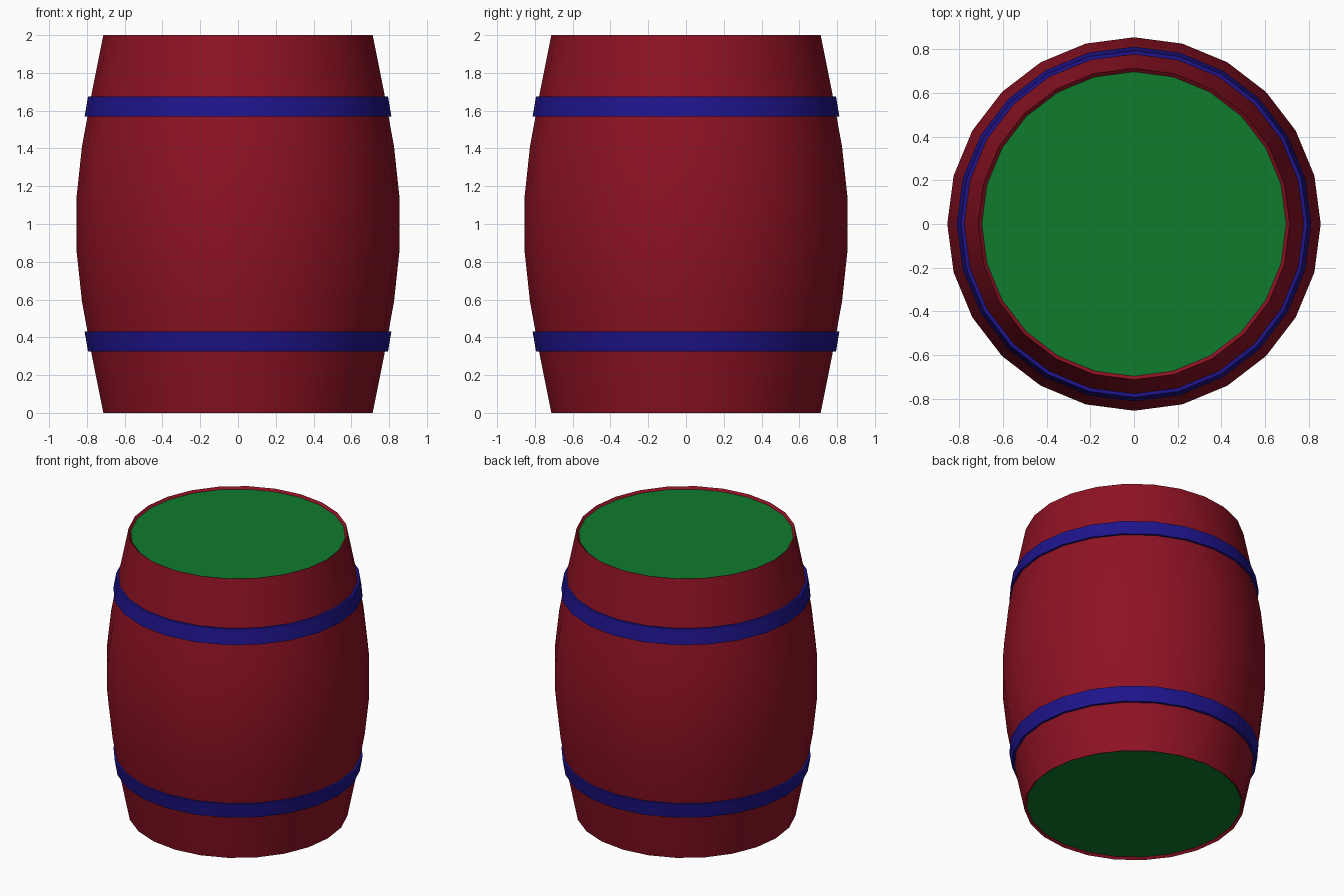
import bpy, bmesh, math

if "Cube" in bpy.data.objects:
    bpy.data.objects.remove(bpy.data.objects["Cube"])

SIDES = 24


def material(name, rgb):
    m = bpy.data.materials.new(name)
    m.diffuse_color = (*rgb, 1)
    m.use_nodes = True
    m.node_tree.nodes["Principled BSDF"].inputs["Base Color"].default_value = m.diffuse_color
    return m


def lathe(name, profile, mat, closed=False):
    """Revolve a list of (radius, z) points around the z axis."""
    bm = bmesh.new()
    rings = [[bm.verts.new((r * math.cos(2 * math.pi * i / SIDES),
                            r * math.sin(2 * math.pi * i / SIDES), z))
              for i in range(SIDES)] for r, z in profile]
    pairs = list(zip(rings, rings[1:]))
    if closed:
        pairs.append((rings[-1], rings[0]))
    for low, high in pairs:
        for i in range(SIDES):
            j = (i + 1) % SIDES
            bm.faces.new((low[i], low[j], high[j], high[i]))
    return finish(name, bm, mat)


def disc(name, radius, z, mat, up):
    bm = bmesh.new()
    bmesh.ops.create_circle(bm, cap_ends=True, segments=SIDES, radius=radius)
    # start corners on the x axis, same as the staves
    for i, v in enumerate(bm.verts):
        a = 2 * math.pi * i / SIDES
        v.co = (radius * math.cos(a), radius * math.sin(a), z)
    bm.normal_update()
    for f in bm.faces:
        if (f.normal.z > 0) != up:
            f.normal_flip()
    return finish(name, bm, mat)


def finish(name, bm, mat):
    me = bpy.data.meshes.new(name)
    bm.to_mesh(me)
    bm.free()
    ob = bpy.data.objects.new(name, me)
    bpy.context.collection.objects.link(ob)
    me.materials.append(mat)
    bpy.ops.object.select_all(action='DESELECT')
    ob.select_set(True)
    bpy.context.view_layer.objects.active = ob
    bpy.ops.object.shade_smooth_by_angle(angle=math.radians(30))
    return ob


red = material("stave_red", (0.27, 0.006, 0.017))
blue = material("hoop_blue", (0.013, 0.007, 0.26))
green = material("lid_green", (0.005, 0.2, 0.027))

# Bulging body with a small inward lip at each end
upper = [(0.855, 1.14), (0.826, 1.41), (0.773, 1.70), (0.713, 2.0), (0.697, 1.985)]
lower = [(r, 2 - z) for r, z in reversed(upper)]
lathe("barrel_body", lower + upper, red)

# Lids at both ends
disc("top_lid", 0.697, 1.985, green, True)
disc("bottom_lid", 0.697, 0.015, green, False)

# Hoops, mirrored about mid height
hoop = [(0.77, 1.57), (0.812, 1.57), (0.794, 1.675), (0.755, 1.675)]
lathe("upper_hoop", hoop, blue, closed=True)
lathe("lower_hoop", [(r, 2 - z) for r, z in reversed(hoop)], blue, closed=True)
